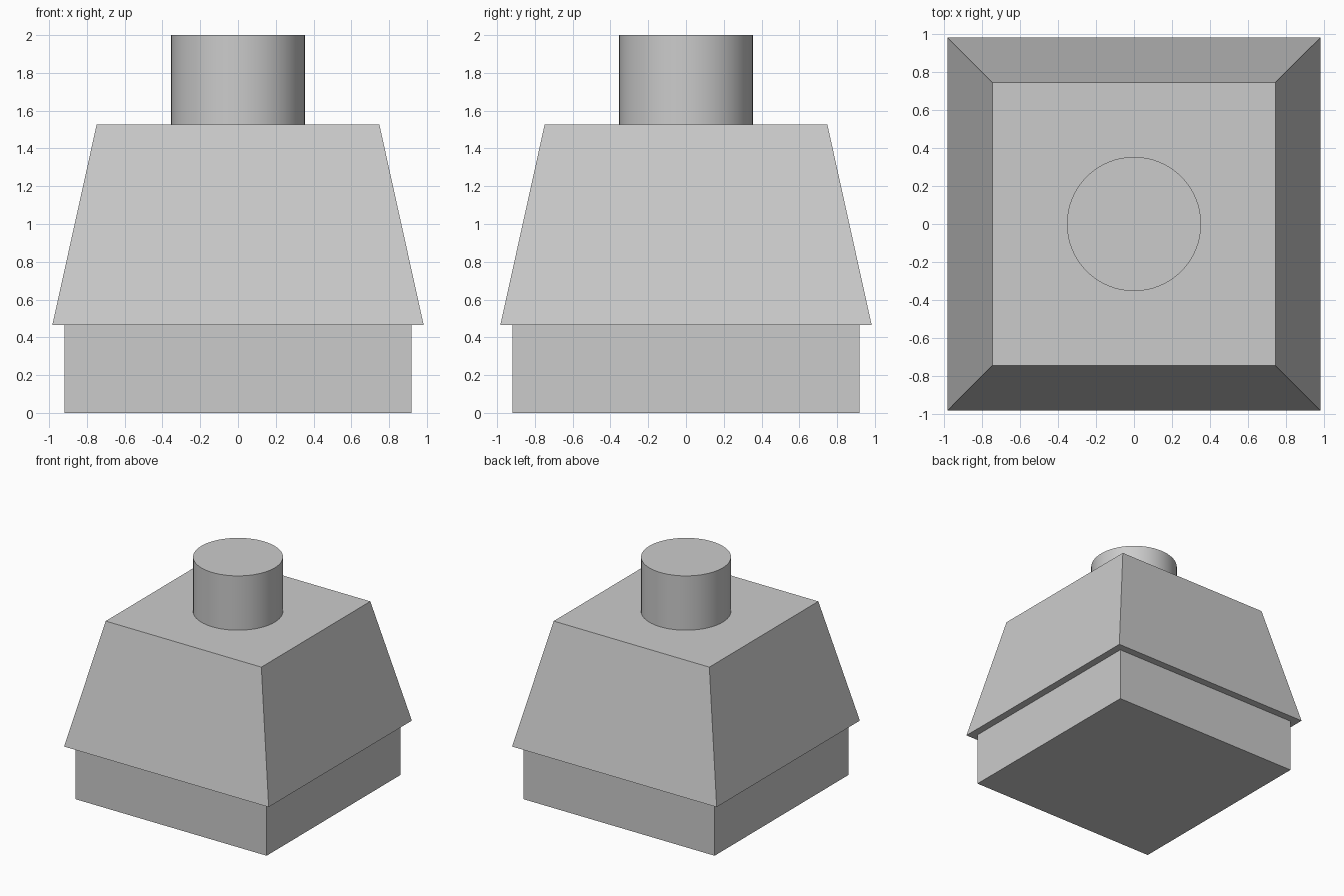
import bpy
import math

cube = bpy.data.objects.get("Cube")
if cube:
    bpy.data.objects.remove(cube, do_unlink=True)

gray = bpy.data.materials.new("plain_gray")
gray.use_nodes = True
color = (0.6, 0.6, 0.6, 1)
gray.diffuse_color = color
gray.node_tree.nodes["Principled BSDF"].inputs["Base Color"].default_value = color


def frustum(name, sides, bottom, top, z0, z1, turn=0):
    """Upright prism or taper between two heights, given its corner radii."""
    bpy.ops.mesh.primitive_cone_add(
        vertices=sides, radius1=bottom, radius2=top, depth=z1 - z0,
        location=(0, 0, (z0 + z1) / 2), rotation=(0, 0, turn))
    part = bpy.context.object
    part.name = name
    part.data.materials.append(gray)
    return part


def square_block(name, half_bottom, half_top, z0, z1):
    diagonal = math.sqrt(2)
    return frustum(name, 4, half_bottom * diagonal, half_top * diagonal,
                   z0, z1, math.pi / 4)


# Square plinth, overhanging tapered hood and round flue
square_block("base", 0.918, 0.918, 0, 0.465)
square_block("tapered_hood", 0.983, 0.748, 0.465, 1.528)
frustum("round_flue", 64, 0.354, 0.354, 1.528, 2)
bpy.ops.object.shade_smooth_by_angle(angle=math.radians(30))
